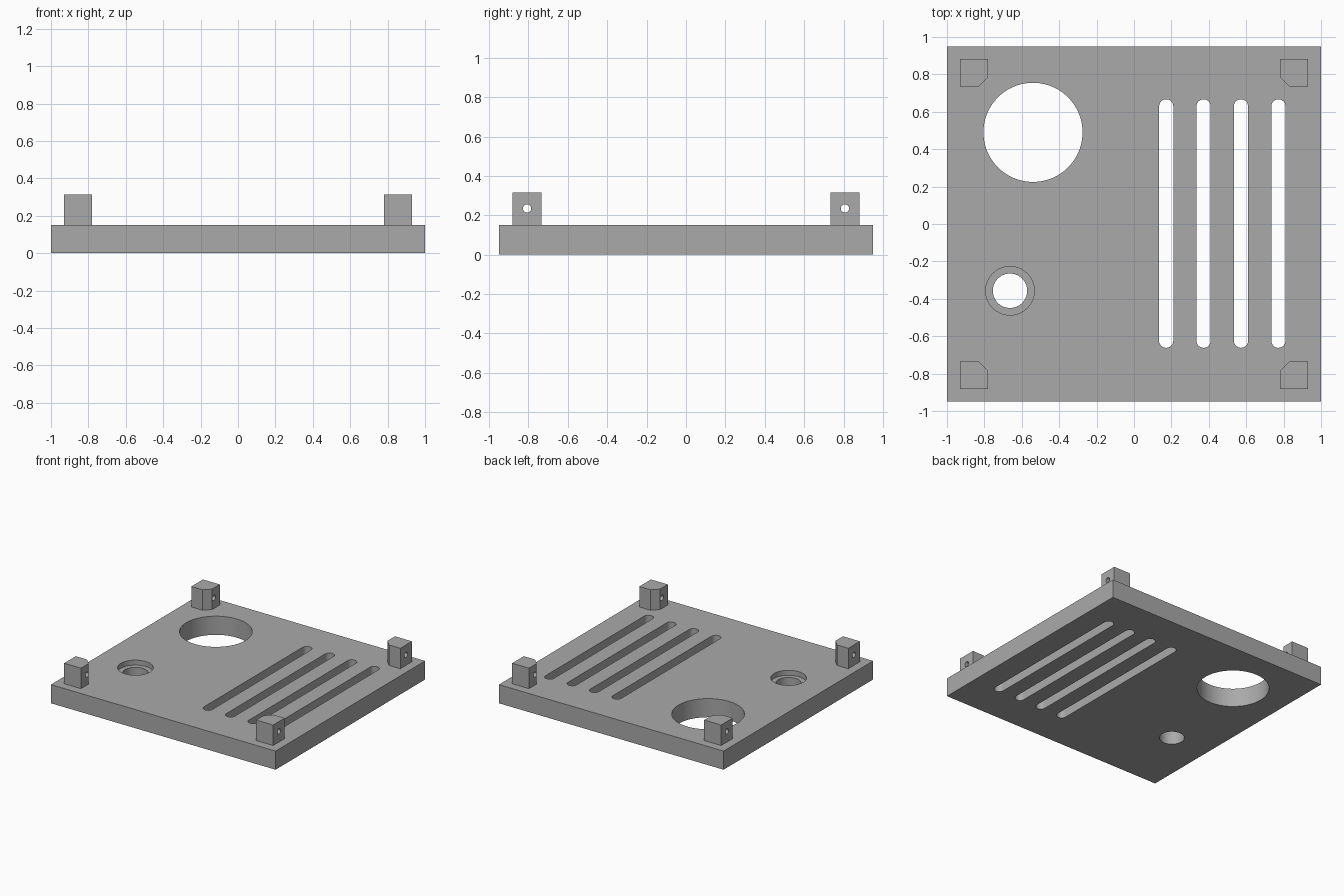
import bpy
import bmesh
from math import pi, sin, cos

cube = bpy.data.objects.get("Cube")
if cube:
    bpy.data.objects.remove(cube, do_unlink=True)

PLATE_TOP = 0.15
POST_TOP = 0.315

grey = bpy.data.materials.new("plain grey")
grey.use_nodes = True
grey.diffuse_color = (0.4, 0.4, 0.4, 1)
grey.node_tree.nodes["Principled BSDF"].inputs["Base Color"].default_value = grey.diffuse_color


def prism(name, outline, low, high, along_x=False):
    """Extrude a closed 2D outline along z, or along x with the outline in y and z."""
    bm = bmesh.new()
    place = (lambda a, b: (low, a, b)) if along_x else (lambda a, b: (a, b, low))
    face = bm.faces.new([bm.verts.new(place(a, b)) for a, b in outline])
    extruded = bmesh.ops.extrude_face_region(bm, geom=[face])
    verts = [v for v in extruded["geom"] if isinstance(v, bmesh.types.BMVert)]
    depth = high - low
    bmesh.ops.translate(bm, verts=verts, vec=(depth, 0, 0) if along_x else (0, 0, depth))
    bmesh.ops.recalc_face_normals(bm, faces=bm.faces)
    mesh = bpy.data.meshes.new(name)
    bm.to_mesh(mesh)
    bm.free()
    mesh.materials.append(grey)
    obj = bpy.data.objects.new(name, mesh)
    bpy.context.collection.objects.link(obj)
    return obj


def arc(x, y, r, start=0, sweep=2 * pi, steps=64, closed=True):
    count = steps if closed else steps + 1
    angles = [start + sweep * i / steps for i in range(count)]
    return [(x + r * cos(a), y + r * sin(a)) for a in angles]


def slot(x, y0, y1, r):
    return (arc(x, y1 - r, r, 0, pi, 16, False)
            + arc(x, y0 + r, r, pi, pi, 16, False))


def select_only(obj):
    bpy.ops.object.select_all(action="DESELECT")
    obj.select_set(True)
    bpy.context.view_layer.objects.active = obj


def cut(target, cutter):
    cutter.hide_render = True
    mod = target.modifiers.new("cut", "BOOLEAN")
    mod.operation = "DIFFERENCE"
    mod.solver = "EXACT"
    mod.object = cutter
    select_only(target)
    bpy.ops.object.modifier_apply(modifier=mod.name)
    bpy.data.objects.remove(cutter, do_unlink=True)


def smooth(obj):
    select_only(obj)
    bpy.ops.object.shade_smooth_by_angle(angle=pi / 6)


# Base plate with round openings, a counterbore and vent slots
plate = prism("base_plate", [(-1, -0.95), (1, -0.95), (1, 0.95), (-1, 0.95)], 0, PLATE_TOP)
cut(plate, prism("large_hole_cutter", arc(-0.54, 0.49, 0.265, steps=96), -0.1, 0.3))
cut(plate, prism("small_hole_cutter", arc(-0.663, -0.357, 0.092), -0.1, 0.3))
cut(plate, prism("counterbore_cutter", arc(-0.663, -0.357, 0.13), PLATE_TOP - 0.04, 0.3))
for i in range(4):
    cut(plate, prism("slot_cutter", slot(0.172 + 0.2 * i, -0.662, 0.667, 0.038), -0.1, 0.3))
smooth(plate)

# Corner posts with a chamfered inner corner and a cross hole
corner = [(0.93, 0.735), (0.93, 0.882), (0.78, 0.882), (0.78, 0.785), (0.83, 0.735)]
for sx, side in ((1, "left"), (-1, "right")):
    for sy, end in ((1, "back"), (-1, "front")):
        outline = [(sx * x, sy * y) for x, y in corner]
        post = prism(f"{end}_{side}_post", outline, PLATE_TOP, POST_TOP)
        hole = arc(sy * 0.807, 0.235, 0.021, steps=24)
        cut(post, prism("pin_hole_cutter", hole, sx * 0.85 - 0.2, sx * 0.85 + 0.2, True))
        smooth(post)
